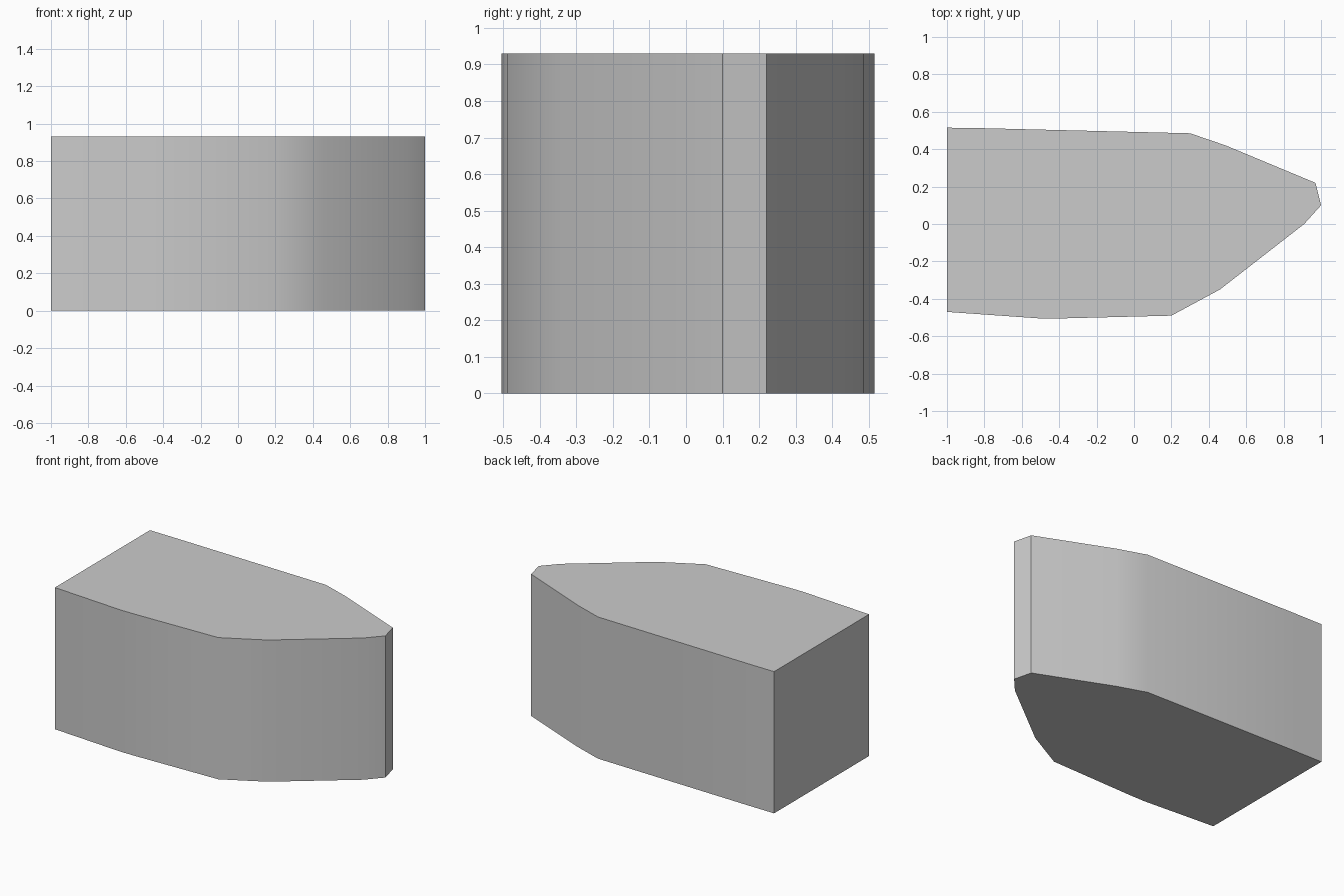
import bpy
import bmesh
import math

cube = bpy.data.objects.get("Cube")
if cube:
    bpy.data.objects.remove(cube, do_unlink=True)

HEIGHT = 0.93

# Plain grey
grey = bpy.data.materials.new("plain_grey")
grey.use_nodes = True
colour = (0.6, 0.6, 0.6, 1)
grey.diffuse_color = colour
grey.node_tree.nodes["Principled BSDF"].inputs["Base Color"].default_value = colour

# Footprint, counter-clockwise from the front corner of the flat end
outline = [
    (-1, -0.47), (-0.5, -0.505), (-0.4, -0.505), (0.2, -0.49),
    (0.46, -0.35), (0.91, 0), (1, 0.1), (0.97, 0.22),
    (0.49, 0.42), (0.3, 0.485), (-0.8, 0.512), (-1, 0.515),
]

# Tapered block: the footprint raised straight up
bm = bmesh.new()
base = bm.faces.new([bm.verts.new((x, y, 0)) for x, y in outline])
raised = bmesh.ops.extrude_face_region(bm, geom=[base], use_keep_orig=True)
top_verts = [v for v in raised["geom"] if isinstance(v, bmesh.types.BMVert)]
bmesh.ops.translate(bm, verts=top_verts, vec=(0, 0, HEIGHT))
bmesh.ops.recalc_face_normals(bm, faces=bm.faces)

mesh = bpy.data.meshes.new("tapered_block")
bm.to_mesh(mesh)
bm.free()
mesh.materials.append(grey)
block = bpy.data.objects.new("tapered_block", mesh)
bpy.context.collection.objects.link(block)

# Soft sides with crisp corners
bpy.ops.object.select_all(action="DESELECT")
block.select_set(True)
bpy.context.view_layer.objects.active = block
bpy.ops.object.shade_smooth_by_angle(angle=math.radians(40))
